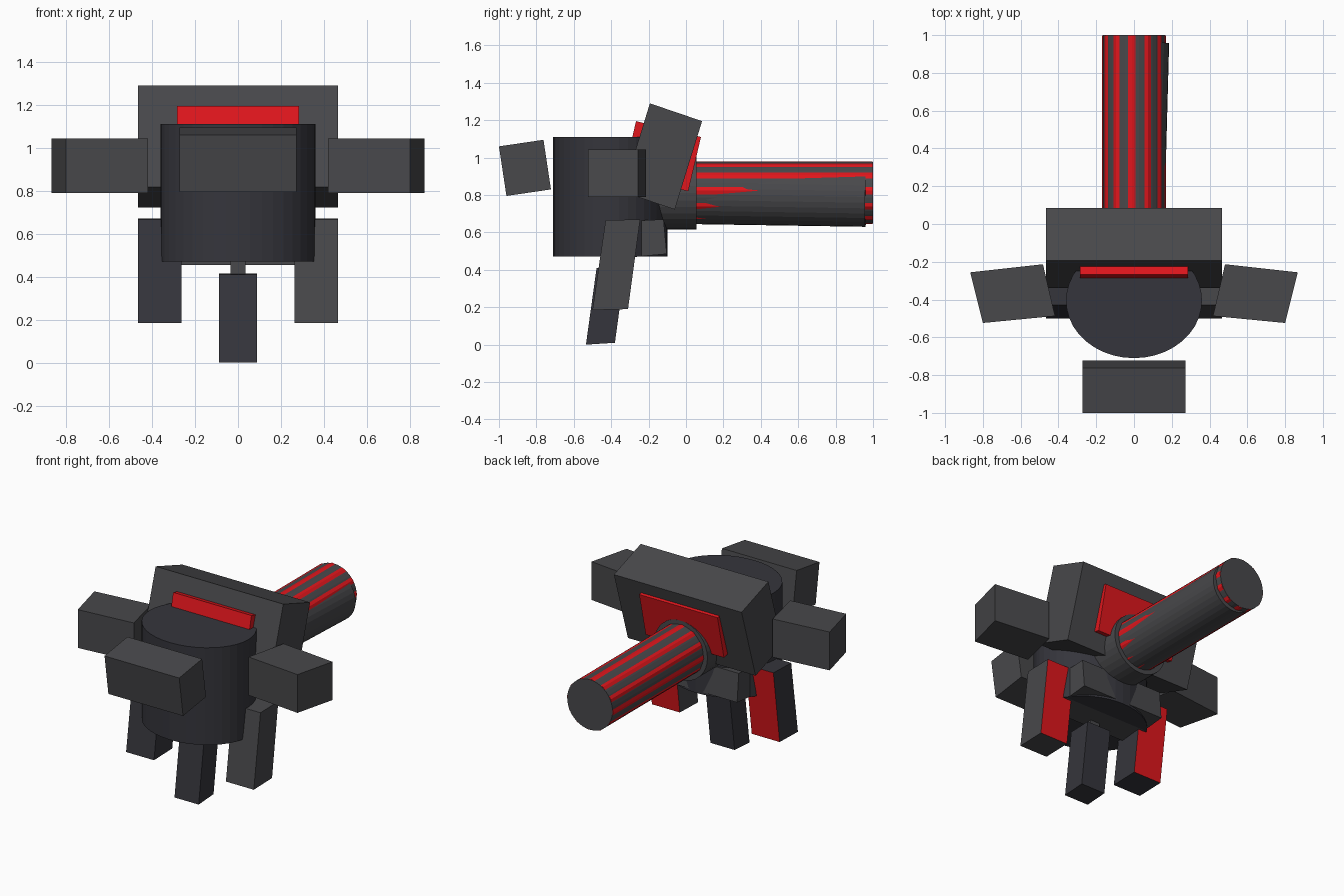
import bpy, bmesh
from math import radians, pi
from mathutils import Vector

if "Cube" in bpy.data.objects:
    bpy.data.objects.remove(bpy.data.objects["Cube"])


def material(name, rgb):
    m = bpy.data.materials.new(name)
    m.diffuse_color = (*rgb, 1)
    m.use_nodes = True
    m.node_tree.nodes["Principled BSDF"].inputs["Base Color"].default_value = m.diffuse_color
    return m


GREY = material("dark_grey", (0.065, 0.065, 0.07))
DARK = material("blue_grey", (0.036, 0.036, 0.045))
RED = material("red", (0.75, 0.008, 0.012))


def prism(name, points, lo, hi, mat, axis="x"):
    """Extrude a yz outline along x, or an xy outline along z."""
    bm = bmesh.new()
    put = (lambda p, t: (t, *p)) if axis == "x" else (lambda p, t: (*p, t))
    a = [bm.verts.new(put(p, lo)) for p in points]
    b = [bm.verts.new(put(p, hi)) for p in points]
    bm.faces.new(a)
    bm.faces.new(b)
    for i in range(len(a)):
        j = (i + 1) % len(a)
        bm.faces.new((a[i], a[j], b[j], b[i]))
    bmesh.ops.recalc_face_normals(bm, faces=bm.faces)
    me = bpy.data.meshes.new(name)
    bm.to_mesh(me)
    bm.free()
    me.materials.append(mat)
    ob = bpy.data.objects.new(name, me)
    bpy.context.collection.objects.link(ob)
    return ob


def tube(name, start, end, radius, mat, sides=32, roll=0.0):
    """Solid cylinder between two points."""
    s, e = Vector(start), Vector(end)
    bpy.ops.mesh.primitive_cylinder_add(vertices=sides, radius=radius,
                                        depth=(e - s).length, location=(s + e) / 2)
    ob = bpy.context.object
    ob.name = name
    ob.rotation_mode = "QUATERNION"
    q = (e - s).to_track_quat("Z", "Y")
    ob.rotation_quaternion = q @ Vector((0, 0, 1)).to_track_quat("Z", "Y")
    if roll:
        from mathutils import Quaternion
        ob.rotation_quaternion = q @ Quaternion((0, 0, 1), roll)
    ob.data.materials.append(mat)
    return ob


# Oval drum body
drum = tube("body_drum", (0, -0.405, 0.47), (0, -0.405, 1.11), 1, DARK, 40)
drum.scale = (0.36, 0.305, 1)

# Leaning rear block with a red insert showing at front and back
prism("rear_block", [(-0.193, 1.29), (0.086, 1.195), (-0.06, 0.722), (-0.339, 0.817)],
      -0.465, 0.465, GREY)
prism("red_insert", [(-0.267, 1.195), (0.08, 1.11), (0.012, 0.82), (-0.335, 0.905)],
      -0.285, 0.285, RED)

# Floating front block
prism("front_block", [(-1.0, 1.06), (-0.762, 1.095), (-0.722, 0.83), (-0.96, 0.795)],
      -0.272, 0.272, GREY)

# Hip block and stub above the middle leg
prism("hip_block", [(-0.42, 0.455), (-0.103, 0.485), (-0.12, 0.67), (-0.42, 0.655)],
      -0.3, 0.3, GREY)
prism("leg_stub", [(-0.43, 0.40), (-0.36, 0.40), (-0.36, 0.5), (-0.43, 0.5)],
      -0.035, 0.035, GREY)

# Middle leg
prism("middle_leg", [(-0.535, 0), (-0.38, 0.01), (-0.325, 0.415), (-0.478, 0.41)],
      -0.088, 0.088, DARK)

# Side legs with red backs, and side blocks
for side, s in (("left", -1), ("right", 1)):
    leg = prism(side + "_leg", [(-0.50, 0.185), (-0.31, 0.19), (-0.245, 0.67), (-0.43, 0.665)],
                s * 0.262, s * 0.465, DARK if s < 0 else GREY)
    leg.data.materials.append(RED)
    for f in leg.data.polygons:
        if f.normal.y > 0.8:
            f.material_index = 1
    prism(side + "_block", [(s * 0.867, -0.256), (s * 0.482, -0.213),
                            (s * 0.418, -0.487), (s * 0.80, -0.524)],
          0.79, 1.042, GREY, "z")

# Rear barrel: collar, main tube, tilted lower sleeve
tube("barrel_collar", (0, -0.2, 0.81), (0, 0.055, 0.81), 0.195, GREY)
tube("barrel", (0, -0.1, 0.812), (0, 1.0, 0.812), 0.165, GREY, 40)
tube("barrel_sleeve", (0, 0.0, 0.805), (0.026, 0.962, 0.79), 0.16, GREY)

# Red twelve-sided core whose corners break the surface as stripes
tube("barrel_stripes", (0, -0.1, 0.812), (0, 0.998, 0.812), 0.1687, RED, 12, radians(-4))
